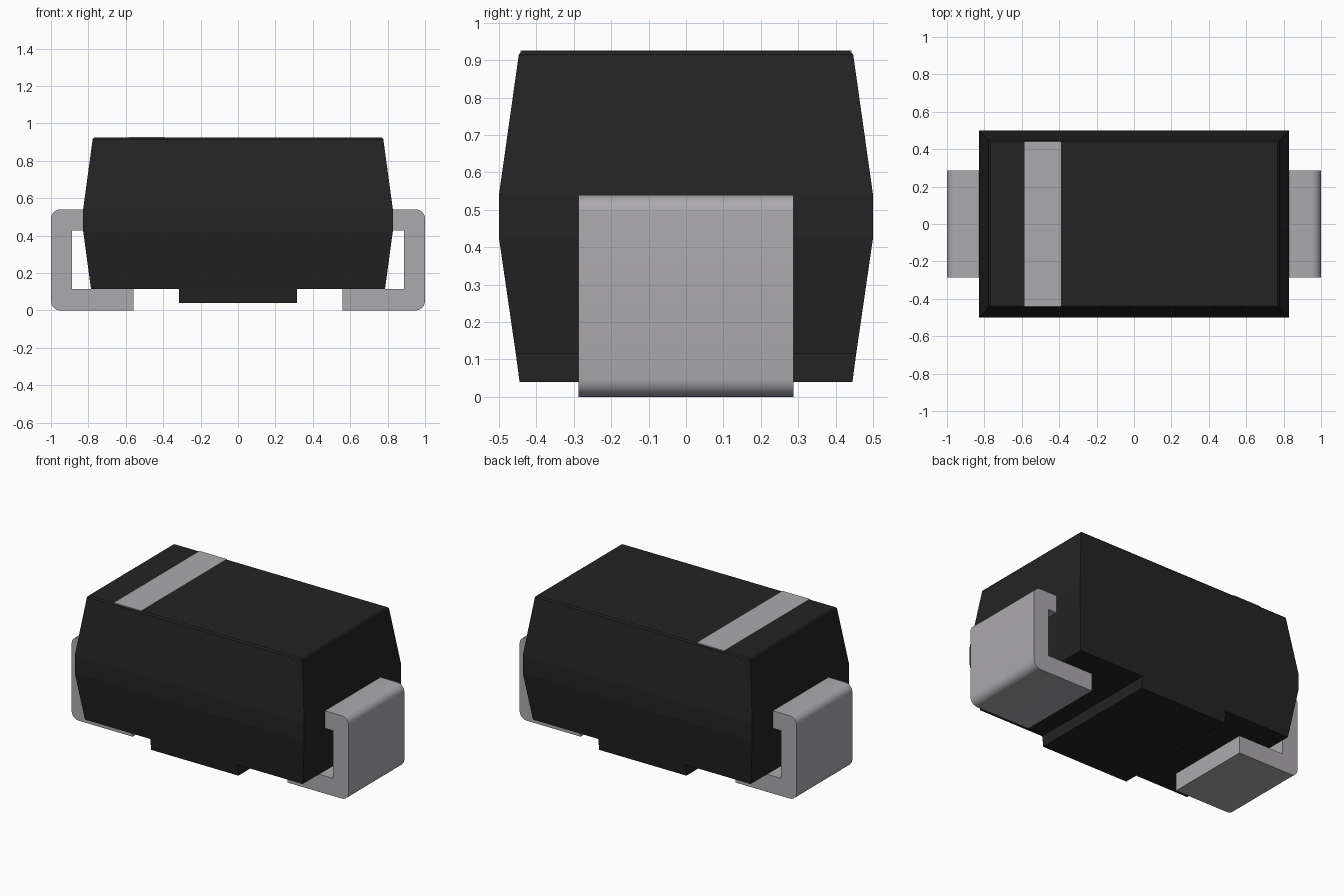
import bpy, bmesh, math

if "Cube" in bpy.data.objects:
    bpy.data.objects.remove(bpy.data.objects["Cube"])


def material(name, rgb):
    m = bpy.data.materials.new(name)
    m.diffuse_color = (*rgb, 1)
    m.use_nodes = True
    m.node_tree.nodes["Principled BSDF"].inputs["Base Color"].default_value = m.diffuse_color
    return m


BLACK = material("black_plastic", (0.017, 0.017, 0.017))
METAL = material("tinned_metal", (0.41, 0.40, 0.42))
MARK = material("grey_marking", (0.41, 0.40, 0.42))


def finish(name, bm, mat):
    bmesh.ops.recalc_face_normals(bm, faces=bm.faces)
    me = bpy.data.meshes.new(name)
    bm.to_mesh(me)
    bm.free()
    me.materials.append(mat)
    ob = bpy.data.objects.new(name, me)
    bpy.context.collection.objects.link(ob)
    return ob


def loft(name, rings, mat):
    """Stack of centred rectangles given as (z, half x, half y)."""
    bm = bmesh.new()
    loops = [[bm.verts.new((sx * hx, sy * hy, z))
              for sx, sy in ((-1, -1), (1, -1), (1, 1), (-1, 1))]
             for z, hx, hy in rings]
    for a, b in zip(loops, loops[1:]):
        for i in range(4):
            j = (i + 1) % 4
            bm.faces.new((a[i], a[j], b[j], b[i]))
    bm.faces.new(loops[0][::-1])
    bm.faces.new(loops[-1])
    return finish(name, bm, mat)


# Moulded body, widest along its middle band, with a slim top chamfer
loft("body", [(0.115, 0.786, 0.455), (0.425, 0.828, 0.5), (0.54, 0.828, 0.5),
              (0.915, 0.777, 0.447), (0.924, 0.768, 0.438)], BLACK)

# Raised pad under the body
loft("bottom_pad", [(0.04, 0.315, 0.445), (0.115, 0.315, 0.455)], BLACK)

# Polarity stripe on the top
stripe = loft("polarity_stripe", [(0.921, 0.098, 0.442), (0.926, 0.098, 0.442)], MARK)
stripe.location.x = -0.487


def arc(cx, cz, r, start, steps=6):
    return [(cx + r * math.cos(math.radians(start + 90 * i / steps)),
             cz + r * math.sin(math.radians(start + 90 * i / steps)))
            for i in range(steps + 1)]


def lead(name, side):
    """C-shaped strip with rounded outer bends, extruded across y."""
    r = 0.05
    outline = ([(0.56, 0.0)] + arc(1 - r, r, r, -90) + arc(1 - r, 0.54 - r, r, 0)
               + [(0.815, 0.54), (0.815, 0.426), (0.888, 0.426),
                  (0.888, 0.115), (0.56, 0.115)])
    bm = bmesh.new()
    face = bm.faces.new([bm.verts.new((side * x, -0.287, z)) for x, z in outline])
    new = bmesh.ops.extrude_face_region(bm, geom=[face])["geom"]
    bmesh.ops.translate(bm, vec=(0, 0.574, 0),
                        verts=[v for v in new if isinstance(v, bmesh.types.BMVert)])
    ob = finish(name, bm, METAL)
    bpy.ops.object.select_all(action='DESELECT')
    ob.select_set(True)
    bpy.context.view_layer.objects.active = ob
    bpy.ops.object.shade_smooth_by_angle(angle=math.radians(30))


# Metal leads at both ends
lead("left_lead", -1)
lead("right_lead", 1)
